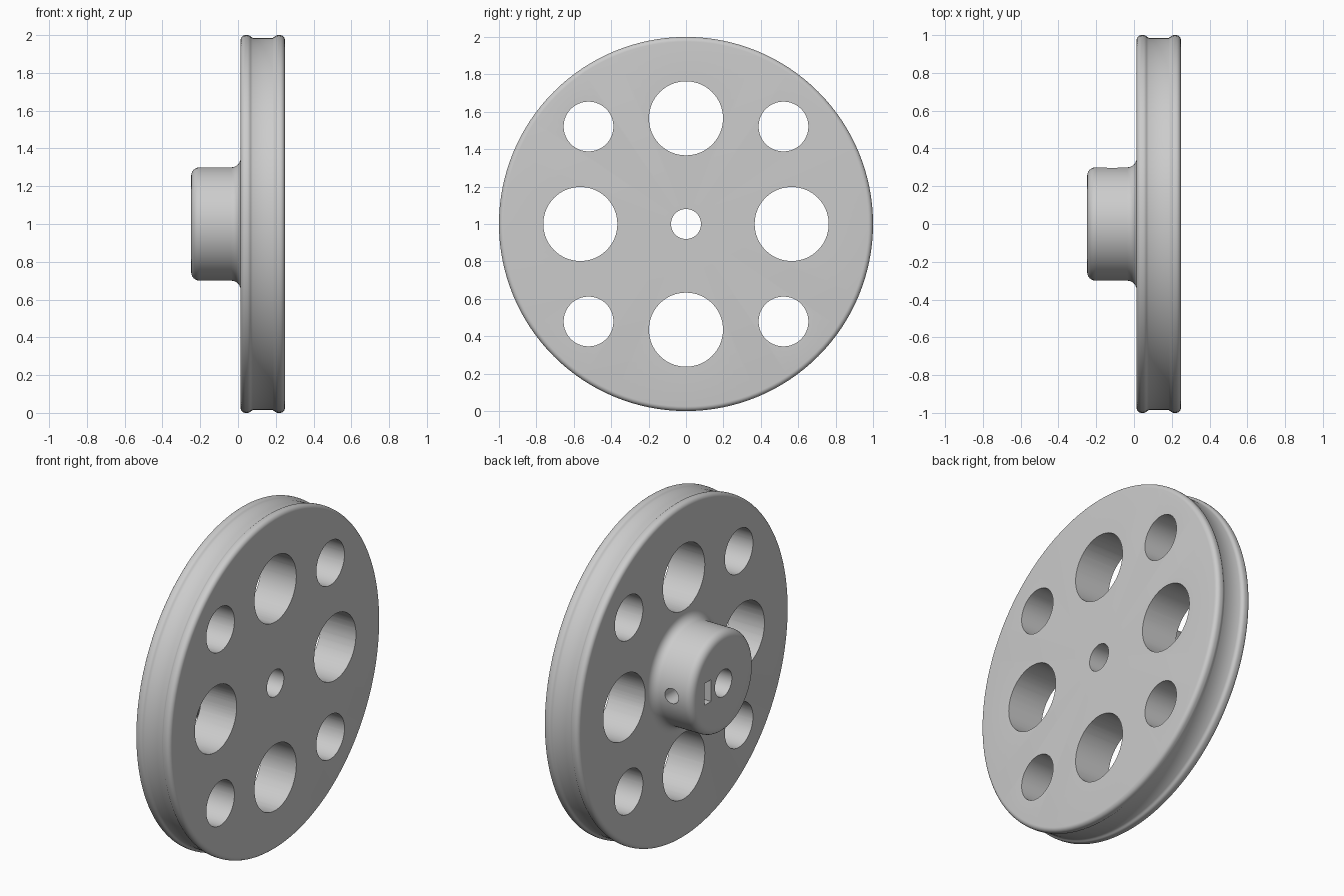
import bpy, bmesh, math

if "Cube" in bpy.data.objects:
    bpy.data.objects.remove(bpy.data.objects["Cube"])

SEG = 128
grey = bpy.data.materials.new("light grey")
grey.diffuse_color = (0.6, 0.6, 0.6, 1)
grey.use_nodes = True
grey.node_tree.nodes["Principled BSDF"].inputs["Base Color"].default_value = grey.diffuse_color


def arc(cx, cr, rad, a0, a1, n=6):
    """Points of a rounded corner in the (x, radius) plane, angles in degrees."""
    return [(cx + rad * math.cos(math.radians(a0 + (a1 - a0) * i / n)),
             cr + rad * math.sin(math.radians(a0 + (a1 - a0) * i / n))) for i in range(n + 1)]


def lathe(name, profile):
    """Turn a closed (x, radius) profile around the wheel axis."""
    bm = bmesh.new()
    rings = []
    for k in range(SEG):
        a = 2 * math.pi * k / SEG
        rings.append([bm.verts.new((x, r * math.cos(a), 1 + r * math.sin(a))) for x, r in profile])
    n = len(profile)
    for k in range(SEG):
        p, q = rings[k], rings[(k + 1) % SEG]
        for i in range(n):
            j = (i + 1) % n
            bm.faces.new((p[i], p[j], q[j], q[i]))
    bmesh.ops.recalc_face_normals(bm, faces=bm.faces)
    me = bpy.data.meshes.new(name)
    bm.to_mesh(me)
    bm.free()
    ob = bpy.data.objects.new(name, me)
    bpy.context.collection.objects.link(ob)
    me.materials.append(grey)
    return ob


def cut(target, cutter):
    """Subtract a helper solid from the wheel."""
    bpy.context.view_layer.objects.active = target
    mod = target.modifiers.new("cut", 'BOOLEAN')
    mod.operation, mod.solver, mod.object = 'DIFFERENCE', 'EXACT', cutter
    bpy.ops.object.modifier_apply(modifier=mod.name)
    bpy.data.objects.remove(cutter)


def rod(radius, length, loc, rot, verts=64):
    bpy.ops.mesh.primitive_cylinder_add(vertices=verts, radius=radius, depth=length,
                                        location=loc, rotation=rot)
    bpy.context.object.hide_render = True
    return bpy.context.object


# Wheel body: bore, rounded hub, fillet, disc and shallow rim groove
L, R, B = -0.248, 0.248, 0.014      # hub face, outer face, disc back face
profile = [(L, 0.08)]
profile += arc(L + 0.045, 0.255, 0.045, 180, 90)
profile += arc(B - 0.05, 0.35, 0.05, 270, 360)
profile += arc(B + 0.025, 0.975, 0.025, 180, 90)
profile += arc(B + 0.035, 0.975, 0.025, 90, 40, 4)
profile += [(B + 0.064, 0.986), (R - 0.064, 0.986)]
profile += arc(R - 0.035, 0.975, 0.025, 140, 90, 4)
profile += arc(R - 0.025, 0.975, 0.025, 90, 0)
profile += [(R, 0.08)]
wheel = lathe("wheel", profile)

# Lightening holes: large on the axes, small on the diagonals
for k in range(8):
    a = k * math.pi / 4
    rad, dist = (0.198, 0.565) if k % 2 == 0 else (0.133, 0.737)
    cut(wheel, rod(rad, 1, (0.1, dist * math.cos(a), 1 + dist * math.sin(a)), (0, math.pi / 2, 0)))

# Set screw hole through the hub wall into the bore
cut(wheel, rod(0.045, 0.35, (-0.115, 0.215, 1), (math.pi / 2, 0, 0), 32))

# Nut slot in the hub face
bpy.ops.mesh.primitive_cube_add(size=1, location=(-0.175, 0.148, 1))
slot = bpy.context.object
slot.scale = (0.25, 0.06, 0.13)
slot.hide_render = True
bpy.context.view_layer.update()
cut(wheel, slot)

# Smooth shading with crisp hole edges
bpy.ops.object.select_all(action='DESELECT')
wheel.select_set(True)
bpy.context.view_layer.objects.active = wheel
bpy.ops.object.shade_smooth_by_angle(angle=math.radians(35))
